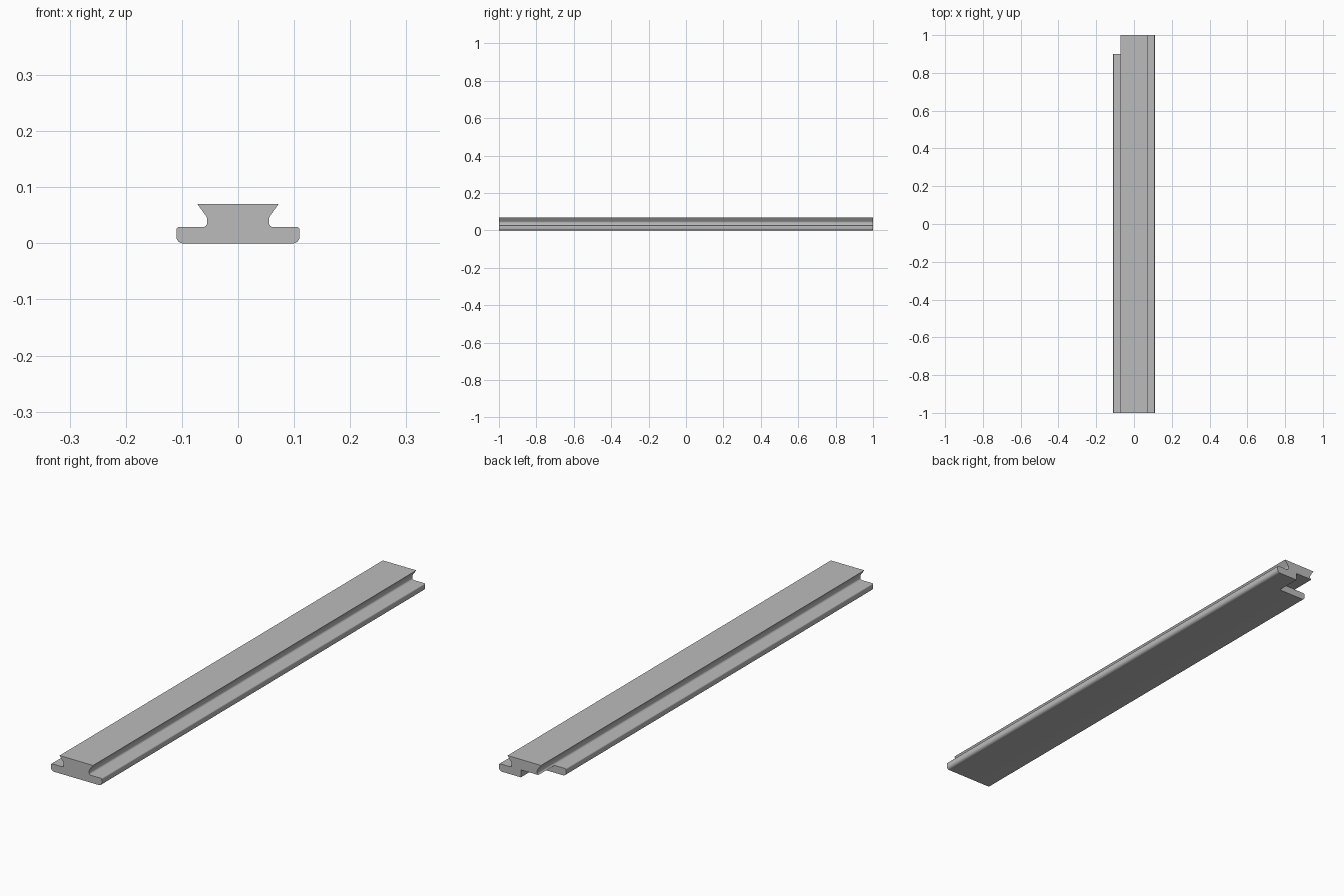
import bpy, bmesh, math

if "Cube" in bpy.data.objects:
    bpy.data.objects.remove(bpy.data.objects["Cube"])

BASE_TOP = 0.029

steel = bpy.data.materials.new("plain grey")
steel.use_nodes = True
GREY = (0.5, 0.5, 0.5, 1)
steel.diffuse_color = GREY
steel.node_tree.nodes["Principled BSDF"].inputs["Base Color"].default_value = GREY


def arc(cx, cz, r, start, end, steps=6):
    """Points on an arc in the xz plane, angles in degrees."""
    angles = [math.radians(start + (end - start) * i / steps) for i in range(steps + 1)]
    return [(cx + r * math.cos(a), cz + r * math.sin(a)) for a in angles]


def extrude(name, outline, y0, y1):
    bm = bmesh.new()
    face = bm.faces.new([bm.verts.new((x, y0, z)) for x, z in outline])
    new = bmesh.ops.extrude_face_region(bm, geom=[face])["geom"]
    bmesh.ops.translate(bm, vec=(0, y1 - y0, 0),
                        verts=[v for v in new if isinstance(v, bmesh.types.BMVert)])
    bmesh.ops.recalc_face_normals(bm, faces=bm.faces)
    mesh = bpy.data.meshes.new(name)
    bm.to_mesh(mesh)
    bm.free()
    mesh.materials.append(steel)
    obj = bpy.data.objects.new(name, mesh)
    bpy.context.collection.objects.link(obj)
    return obj


# Half section: rounded foot, hollow neck, flared head
half = arc(0.098, 0.012, 0.012, -90, 0)
half += arc(0.105, BASE_TOP - 0.005, 0.005, 0, 90)
half += arc(0.063, BASE_TOP + 0.008, 0.008, 270, 180)
half += arc(0.067, 0.042, 0.012, 180, 143)
half += [(0.0725, 0.07)]
rail = extrude("dovetail_rail", half + [(-x, z) for x, z in reversed(half)], -1, 1)

# Notch under the head at the back of the right side
notch = extrude("notch_cutter",
                [(-0.2, -0.1), (0.015, -0.1), (0.015, BASE_TOP + 0.0003), (-0.2, BASE_TOP + 0.0003)],
                0.9, 1.1)
notch.hide_render = True
cut = rail.modifiers.new("notch", "BOOLEAN")
cut.operation = "DIFFERENCE"
cut.solver = "EXACT"
cut.object = notch
bpy.context.view_layer.objects.active = rail
rail.select_set(True)
bpy.ops.object.modifier_apply(modifier=cut.name)
bpy.data.objects.remove(notch)

bpy.ops.object.shade_smooth_by_angle(angle=math.radians(30))
